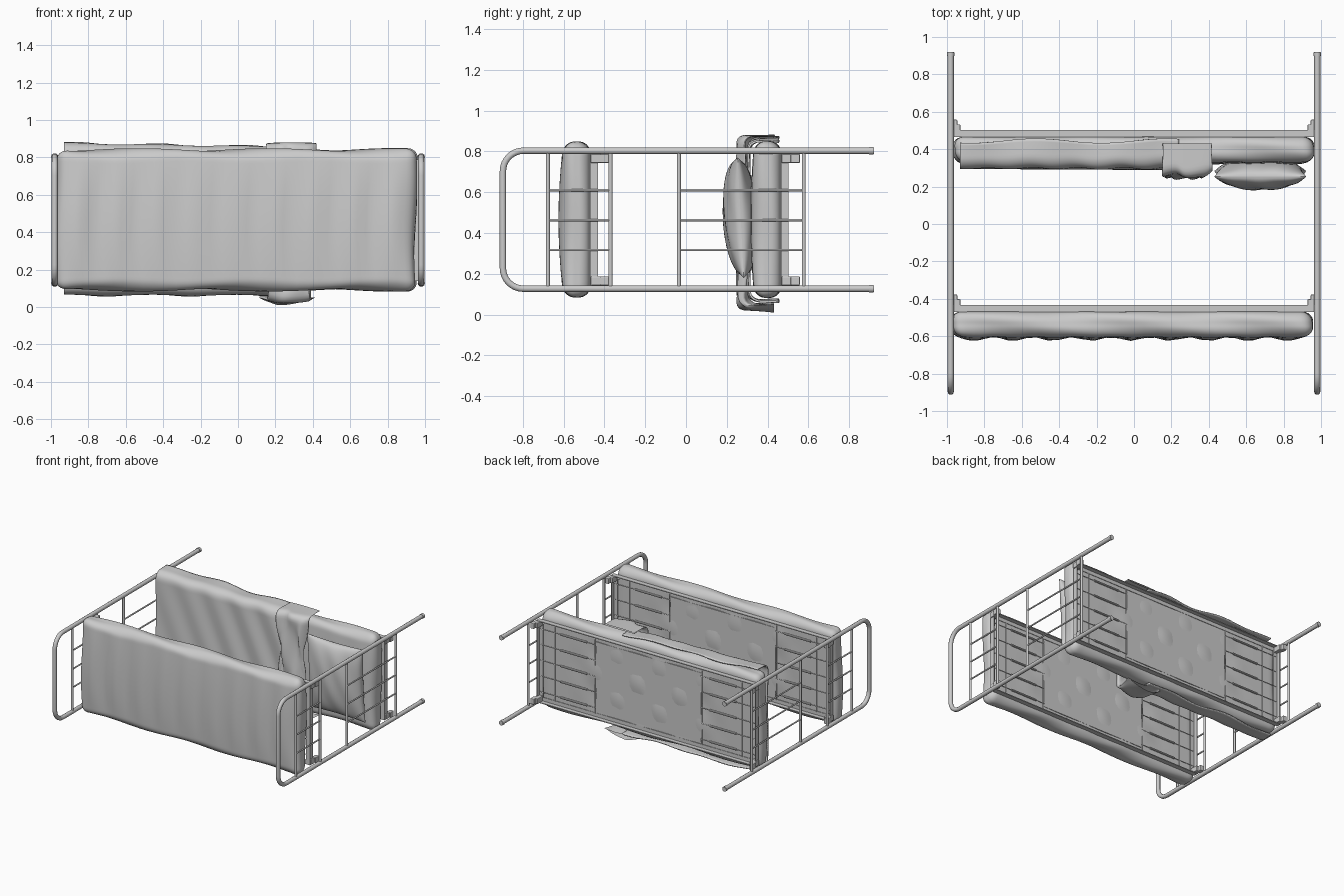
import bpy, bmesh, math
from math import sin, cos, pi
from mathutils import Vector

if "Cube" in bpy.data.objects:
    bpy.data.objects.remove(bpy.data.objects["Cube"])


def add_object(name, bm, smooth=True):
    bmesh.ops.recalc_face_normals(bm, faces=bm.faces)
    me = bpy.data.meshes.new(name)
    bm.to_mesh(me)
    bm.free()
    ob = bpy.data.objects.new(name, me)
    bpy.context.collection.objects.link(ob)
    if smooth:
        for p in me.polygons:
            p.use_smooth = True
    return ob


def tubes(name, paths, radius, res=3):
    cu = bpy.data.curves.new(name, 'CURVE')
    cu.dimensions = '3D'
    cu.bevel_depth = radius
    cu.bevel_resolution = res
    cu.use_fill_caps = True
    for path in paths:
        sp = cu.splines.new('POLY')
        sp.points.add(len(path) - 1)
        for pt, co in zip(sp.points, path):
            pt.co = (*co, 1)
    ob = bpy.data.objects.new(name, cu)
    bpy.context.collection.objects.link(ob)
    bpy.ops.object.select_all(action='DESELECT')
    ob.select_set(True)
    bpy.context.view_layer.objects.active = ob
    bpy.ops.object.convert(target='MESH')
    bpy.ops.object.shade_smooth_by_angle(angle=math.radians(40))


def boxes(name, spans):
    bm = bmesh.new()
    for x0, x1, y0, y1, z0, z1 in spans:
        vs = bmesh.ops.create_cube(bm, size=1)['verts']
        for v in vs:
            v.co = Vector(((x0 + x1) / 2 + v.co.x * (x1 - x0),
                           (y0 + y1) / 2 + v.co.y * (y1 - y0),
                           (z0 + z1) / 2 + v.co.z * (z1 - z0)))
    return add_object(name, bm, False)


def grid(name, nu, nv, fn, thickness=0):
    bm = bmesh.new()
    rows = [[bm.verts.new(fn(i / nu, j / nv)) for j in range(nv + 1)] for i in range(nu + 1)]
    for i in range(nu):
        for j in range(nv):
            bm.faces.new((rows[i][j], rows[i + 1][j], rows[i + 1][j + 1], rows[i][j + 1]))
    ob = add_object(name, bm)
    if thickness:
        mod = ob.modifiers.new('thickness', 'SOLIDIFY')
        mod.thickness = thickness
        mod.offset = 0
    return ob


def mattress(name, center, half, radius, wave):
    """Rounded box whose grid is denser at the edges, with quilted waves."""
    bm = bmesh.new()
    bmesh.ops.create_cube(bm, size=2)
    bmesh.ops.subdivide_edges(bm, edges=bm.edges[:], cuts=45, use_grid_fill=True)
    half, center = Vector(half), Vector(center)
    for v in bm.verts:
        p = Vector([sin(c * pi / 2) * h for c, h in zip(v.co, half)])
        q = Vector([max(-h + radius, min(h - radius, c)) for c, h in zip(p, half)])
        d = p - q
        p = q + d.normalized() * radius if d.length > 1e-6 else p
        t = p.y / half.y
        s = 1 - (p.z / half.z) ** 2
        if t < 0:
            p.y += t * (wave * cos(p.x * 30) + 0.014) * s
        else:
            # lumps sagging through the net
            p.y += t * 0.014 * sin(p.x * 17) * sin(p.z * 17 + 1) * s * max(0, 1 - (p.x / 0.7) ** 2)
        p.z += 0.007 * sin(p.x * 9 + 2 * t) * p.z / half.z
        p.x += 0.008 * sin(p.z * 8 + t)
        v.co = p + center
    add_object(name, bm)


# End frames: hooped posts, cross bars and thin rails
POST, LOW, HIGH, R = 0.98, 0.127, 0.803, 0.018
hoops, cross, thin, feet = [], [], [], []
for x in (-POST, POST):
    path = [(x, 0.92, LOW)]
    for cz, a0 in ((LOW + 0.1, -pi / 2), (HIGH - 0.1, -pi)):
        for k in range(9):
            a = a0 - k * pi / 16
            path.append((x, -0.797 + 0.1 * cos(a), cz + 0.1 * sin(a)))
    path.append((x, 0.92, HIGH))
    hoops.append(path)
    for y in (-0.677, -0.37, -0.035, 0.577):
        cross.append([(x, y, LOW), (x, y, HIGH)])
    for z in (0.317, 0.463, 0.61):
        thin += [[(x, -0.677, z), (x, -0.37, z)], [(x, -0.035, z), (x, 0.577, z)]]
    for z in (LOW, HIGH):
        feet.append([(x, 0.897, z), (x, 0.918, z)])
tubes('end_hoops', hoops, 0.0165)
tubes('cross_bars', cross, 0.010)
tubes('thin_end_rails', thin, 0.006)
tubes('foot_caps', feet, 0.0195)

# Bunk bases: angle-iron rims, corner brackets, net panel and springs
for label, y in (('upper', -0.47), ('lower', 0.465)):
    top = y + 0.038
    spans = []
    for z, s in ((0.14, 1), (0.79, -1)):
        za, zb = sorted((z, z + s * 0.006))
        zc, zd = sorted((z, z + s * 0.035))
        spans += [(-0.962, 0.962, y, top, za, zb), (-0.962, 0.962, y, y + 0.005, zc, zd)]
    for s in (-1, 1):
        xa, xb = sorted((s * 0.962, s * 0.956))
        xc, xd = sorted((s * 0.962, s * 0.925))
        spans += [(xa, xb, y, top, 0.14, 0.79), (xc, xd, y, y + 0.005, 0.14, 0.79)]
    boxes(label + '_base_rim', spans)

    hooks = []
    for s in (-1, 1):
        for z in (0.165, 0.765):
            xa, xb = sorted((s * 0.97, s * 0.928))
            hooks.append((xa, xb, top - 0.035, top + 0.03, z - 0.022, z + 0.022))
            xa, xb = sorted((s * 0.978, s * 0.945))
            hooks.append((xa, xb, top + 0.01, top + 0.055, z - 0.022, z + 0.022))
    ob = boxes(label + '_corner_brackets', hooks)
    bev = ob.modifiers.new('round', 'BEVEL')
    bev.width = 0.005
    bev.segments = 2

    boxes(label + '_net_panel', [(-0.46, 0.46, y - 0.002, y + 0.005, 0.19, 0.74)])
    wires, coils = [], []
    for s in (-1, 1):
        wires.append([(s * 0.47, y + 0.005, 0.17), (s * 0.47, y + 0.005, 0.76)])
        wires.append([(s * 0.82, y + 0.005, 0.17), (s * 0.82, y + 0.005, 0.76)])
        for k in range(5):
            z = 0.215 + k * 0.125
            wires.append([(s * 0.46, y + 0.006, z), (s * 0.95, y + 0.006, z)])
            coils.append([(s * 0.54, y + 0.006, z), (s * 0.77, y + 0.006, z)])
    tubes(label + '_net_wires', wires, 0.003, 1)
    tubes(label + '_net_springs', coils, 0.008, 2)

# Mattresses
mattress('upper_mattress', (-0.012, -0.535, 0.466), (0.962, 0.066, 0.375), 0.055, 0.010)
mattress('lower_mattress', (-0.002, 0.400, 0.466), (0.960, 0.066, 0.377), 0.055, 0.004)


def wrap(v, y_back, y_front, z0, z1, r):
    """Point on a U section running over the lower mattress; v goes 0..1."""
    pts = [(y_back, z1), (y_front + r, z1)]
    pts += [(y_front + r - r * sin(a), z1 - r + r * cos(a)) for a in (pi / 8, pi / 4, 3 * pi / 8, pi / 2)]
    pts += [(y, z0 + z1 - z) for y, z in reversed(pts)]
    lens = [math.dist(a, b) for a, b in zip(pts, pts[1:])]
    t = v * sum(lens)
    for a, b, l in zip(pts, pts[1:], lens):
        if t <= l + 1e-9:
            f = t / l
            return a[0] + (b[0] - a[0]) * f, a[1] + (b[1] - a[1]) * f
        t -= l
    return pts[-1]


# Blanket with diagonal creases
def blanket(u, v):
    x = -0.93 + 1.17 * u
    y, z = wrap(v, 0.445, 0.302, 0.068, 0.872 - 0.02 * u, 0.055)
    side = 2 * v - 1
    crease = 0.009 * sin(26 * (x + 0.45 * z)) * (0.3 + 0.7 * u)
    y += crease * (1 - side ** 4) + 0.012 * side ** 6 * sin(9 * x)
    z += 0.007 * sin(14 * x + 2 * side) * side ** 5
    return x, y, z


grid('blanket', 90, 70, blanket, 0.010)


# Turned-back fold: a flattened closed roll following the same wrap
def fold(u, v):
    a = 2 * pi * u
    side = 2 * v - 1
    ca, sa = cos(a), sin(a)
    bulge = 0.5 + 0.5 * sa
    y, z = wrap(v, 0.43, 0.295 - 0.045 * bulge, 0.058 - 0.035 * bulge, 0.868 + 0.012 * bulge, 0.045)
    width = 0.105 + 0.035 * side ** 2
    x = 0.285 + width * ca - 0.02 * max(side, 0) ** 2
    pleat = 0.010 * sin(3 * a + 7 * side) + 0.006 * sin(5 * a - 4 * side)
    return x + pleat, y + pleat * (1 - side ** 6), z + 0.014 * sin(2 * a + 1) * max(side, 0) ** 6


grid('blanket_fold', 48, 60, fold)


# Pillow: two domed sheets with pinched corners
def pillow_side(sign):
    def fn(u, v):
        a, b = sin((u - 0.5) * pi), sin((v - 0.5) * pi)
        h = max(0, (1 - a * a) * (1 - b * b)) ** 0.45
        x = 0.675 + 0.245 * a * (1 - 0.07 * (1 - b * b))
        z = 0.475 + 0.295 * b * (1 - 0.05 * (1 - a * a))
        y = 0.268 - 0.015 * b + sign * 0.085 * h
        y += 0.004 * sin(9 * a + 5 * b) * h
        return x, y, z
    return fn


grid('pillow_front', 32, 32, pillow_side(-1))
grid('pillow_back', 32, 32, pillow_side(1))
